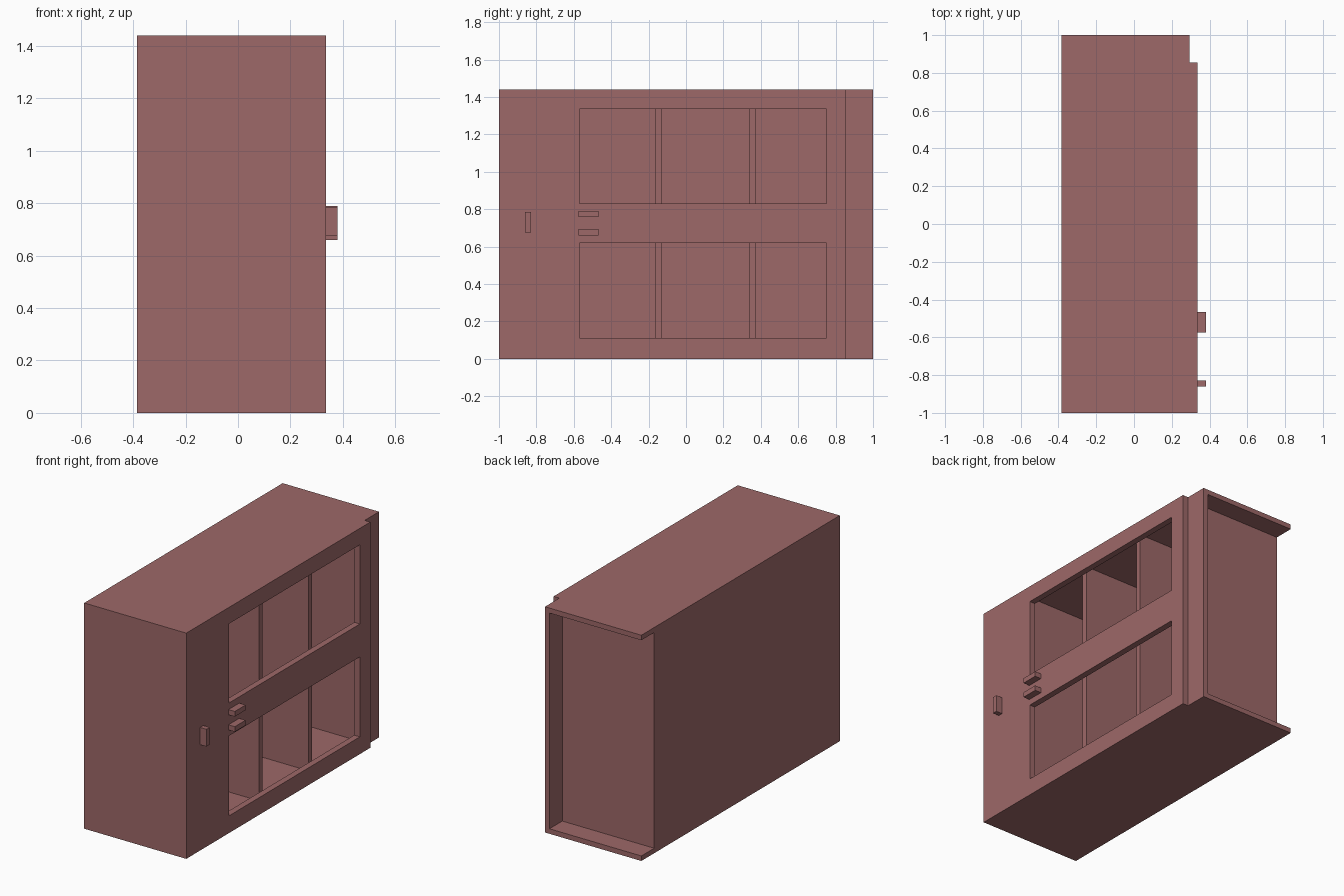
import bpy, bmesh

if "Cube" in bpy.data.objects:
    bpy.data.objects.remove(bpy.data.objects["Cube"])

mat = bpy.data.materials.new("dusty_red")
mat.diffuse_color = (0.34, 0.14, 0.14, 1)
mat.use_nodes = True
mat.node_tree.nodes["Principled BSDF"].inputs["Base Color"].default_value = mat.diffuse_color

X0, X1 = -0.385, 0.295      # carcass back and front
DOOR = 0.335                # outer face of the door panel
Y_END = 0.87                # face of the recessed end panel
H, T = 1.44, 0.032          # height, board thickness


def finish(name, bm):
    bmesh.ops.recalc_face_normals(bm, faces=bm.faces)
    mesh = bpy.data.meshes.new(name)
    bm.to_mesh(mesh)
    bm.free()
    mesh.materials.append(mat)
    ob = bpy.data.objects.new(name, mesh)
    bpy.context.collection.objects.link(ob)
    return ob


def box(name, x, y, z):
    bm = bmesh.new()
    bmesh.ops.create_cube(bm, size=1)
    for v in bm.verts:
        for i, (lo, hi) in enumerate((x, y, z)):
            v.co[i] = hi if v.co[i] > 0 else lo
    return finish(name, bm)


# carcass boards
box("bottom_board", (X0, X1), (-1, 1), (0, T))
box("top_board", (X0, X1), (-1, 1), (H - T, H))
box("back_board", (X0, X0 + T), (-1, Y_END), (T, H - T))
box("near_end_board", (X0 + T, X1), (-1, -1 + T), (T, H - T))
box("corner_stile", (X1 - T, X1), (Y_END - T, 1), (T, H - T))

# upright boards: inner end walls and two dividers, evenly spaced
for i in range(4):
    y = -0.648 + i * 0.5005
    front = X1 if i == 0 else X1 - T
    name = ("inner_wall", "divider_1", "divider_2", "recessed_end_panel")[i]
    box(name, (X0 + T, front), (y - 0.0175, y + 0.0175), (T, H - T))

# front panel with two window openings
ys = [-1, -0.57, 0.75, 0.855]
zs = [0, 0.11, 0.62, 0.83, 1.335, H]
bm = bmesh.new()
grid = [[bm.verts.new((DOOR, y, z)) for z in zs] for y in ys]
for i in range(3):
    for j in range(5):
        if i == 1 and j in (1, 3):
            continue
        bm.faces.new((grid[i][j], grid[i + 1][j], grid[i + 1][j + 1], grid[i][j + 1]))
ext = bmesh.ops.extrude_face_region(bm, geom=bm.faces[:], use_keep_orig=True)
bmesh.ops.translate(bm, vec=(X1 - DOOR, 0, 0),
                    verts=[g for g in ext["geom"] if isinstance(g, bmesh.types.BMVert)])
finish("front_panel", bm)

# catch and the two handles on the front panel
box("catch", (DOOR, 0.38), (-0.86, -0.828), (0.675, 0.785))
for label, z in (("lower", 0.66), ("upper", 0.757)):
    box(label + "_handle", (DOOR, 0.38), (-0.575, -0.467), (z, z + 0.033))
